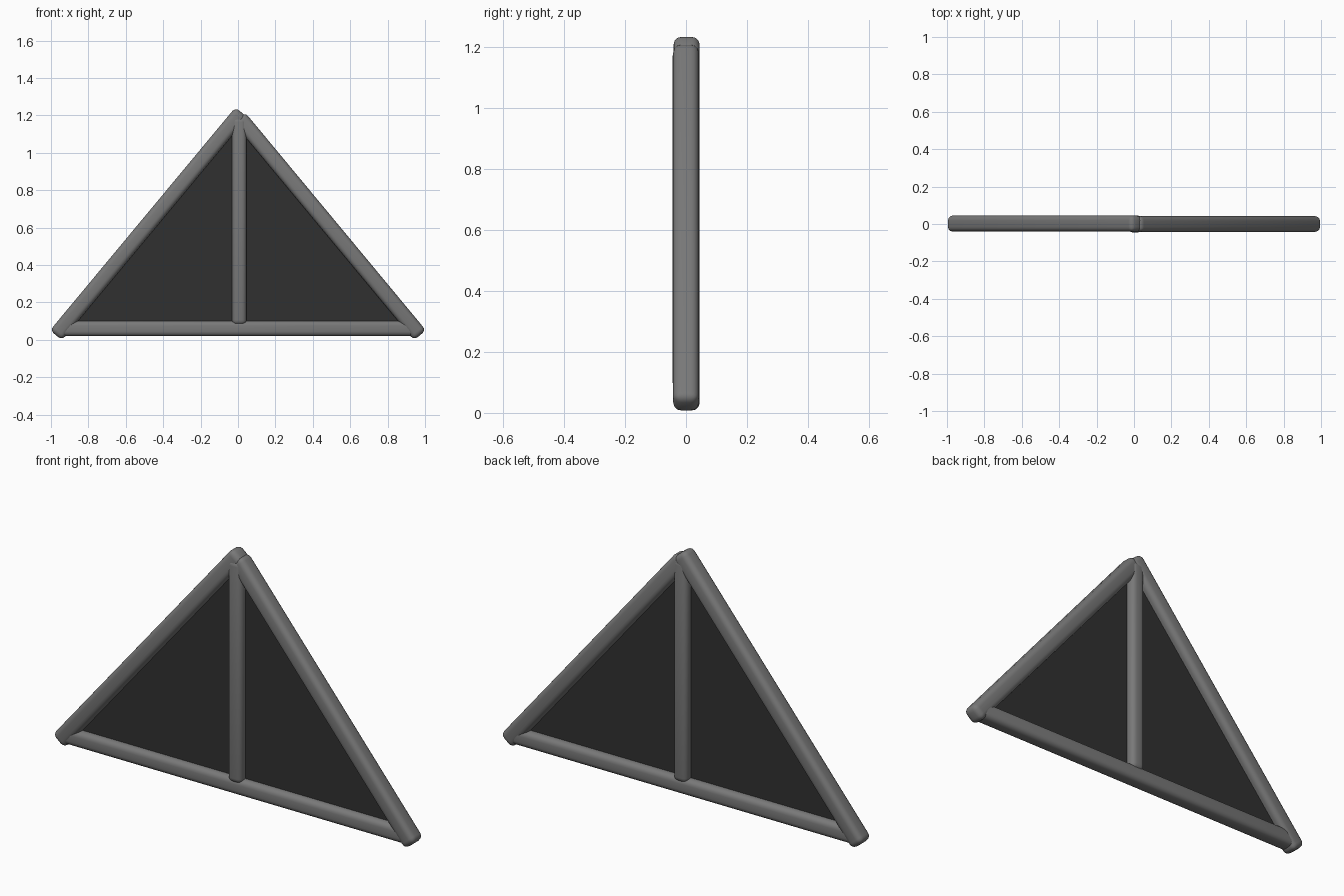
import bpy, bmesh, math
from mathutils import Vector, Matrix

if "Cube" in bpy.data.objects:
    bpy.data.objects.remove(bpy.data.objects["Cube"])


def material(name, value):
    mat = bpy.data.materials.new(name)
    mat.use_nodes = True
    colour = (value, value, value, 1)
    mat.diffuse_color = colour
    mat.node_tree.nodes["Principled BSDF"].inputs["Base Color"].default_value = colour
    return mat


frame_grey = material("frame grey", 0.19)
panel_dark = material("panel charcoal", 0.03)


def add_object(name, bm, mat):
    mesh = bpy.data.meshes.new(name)
    bm.to_mesh(mesh)
    bm.free()
    mesh.materials.append(mat)
    obj = bpy.data.objects.new(name, mesh)
    bpy.context.collection.objects.link(obj)
    return obj


def beam(name, start, end, width, depth, y=0.0):
    """Rounded timber running between two (x, z) points."""
    a, b = Vector((start[0], y, start[1])), Vector((end[0], y, end[1]))
    bm = bmesh.new()
    bmesh.ops.create_cube(bm, size=1)
    bmesh.ops.scale(bm, vec=(width, depth, (b - a).length), verts=bm.verts)
    bmesh.ops.bevel(bm, geom=bm.edges[:], offset=0.026, segments=4,
                    profile=0.5, affect='EDGES')
    angle = math.atan2(b.x - a.x, b.z - a.z)
    turn = Matrix.Translation((a + b) / 2) @ Matrix.Rotation(angle, 4, 'Y')
    bmesh.ops.transform(bm, matrix=turn, verts=bm.verts)
    obj = add_object(name, bm, frame_grey)
    bpy.ops.object.select_all(action='DESELECT')
    obj.select_set(True)
    bpy.context.view_layer.objects.active = obj
    bpy.ops.object.shade_smooth_by_angle(angle=math.radians(40))


# Timber frame
beam("right_rafter", (-0.973, 0.024), (0.018, 1.216), 0.083, 0.086, 0.002)
beam("left_rafter", (0.973, 0.024), (0.005, 1.19), 0.083, 0.084)
beam("bottom_beam", (-0.955, 0.06), (0.945, 0.06), 0.082, 0.08, 0.001)
beam("centre_post", (0.007, 0.08), (0.007, 1.19), 0.078, 0.09)

# Thin triangular infill
bm = bmesh.new()
corners = [bm.verts.new((x, -0.005, z)) for x, z in
           ((-0.93, 0.06), (0.93, 0.06), (0.0, 1.18))]
face = bm.faces.new(corners)
ext = bmesh.ops.extrude_face_region(bm, geom=[face])
bmesh.ops.translate(bm, vec=(0, 0.01, 0),
                    verts=[g for g in ext["geom"] if isinstance(g, bmesh.types.BMVert)])
bmesh.ops.recalc_face_normals(bm, faces=bm.faces)
add_object("infill_panel", bm, panel_dark)
